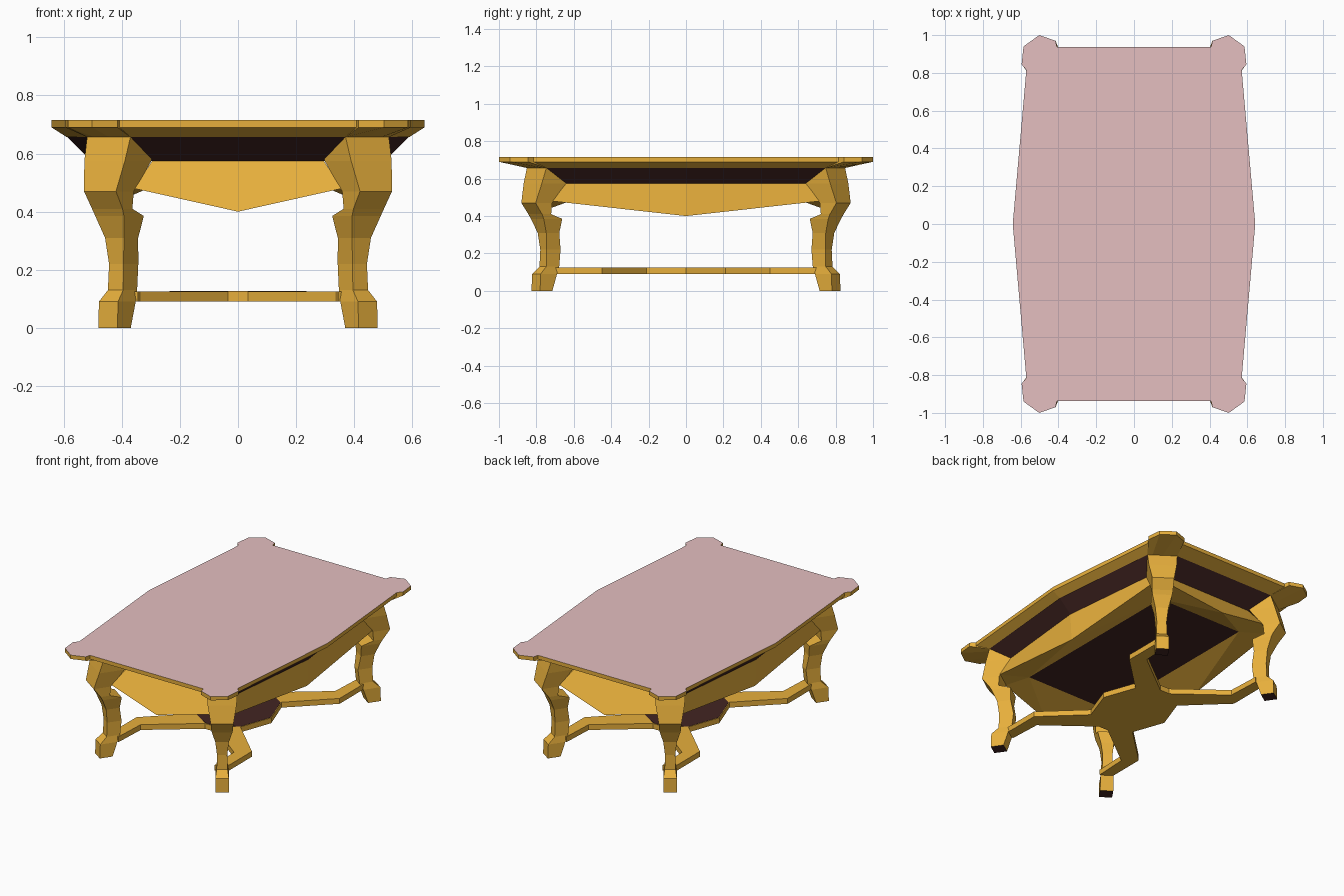
import bpy, bmesh
from mathutils import Vector

old = bpy.data.objects.get("Cube")
if old:
    bpy.data.objects.remove(old, do_unlink=True)


def material(name, rgb):
    m = bpy.data.materials.new(name)
    m.use_nodes = True
    m.diffuse_color = (*rgb, 1)
    m.node_tree.nodes["Principled BSDF"].inputs["Base Color"].default_value = (*rgb, 1)
    return m


GOLD = material("golden wood", (0.80, 0.43, 0.045))
PINK = material("pink top", (0.78, 0.52, 0.53))
DARK = material("dark brown wood", (0.055, 0.018, 0.016))


def finish(name, bm, mats):
    bmesh.ops.remove_doubles(bm, verts=bm.verts, dist=0.0005)
    bmesh.ops.recalc_face_normals(bm, faces=bm.faces)
    mesh = bpy.data.meshes.new(name)
    bm.to_mesh(mesh)
    bm.free()
    for m in mats:
        mesh.materials.append(m)
    obj = bpy.data.objects.new(name, mesh)
    bpy.context.collection.objects.link(obj)


def full_ring(quarter):
    """Mirror a quarter outline, starting on the x axis, into a closed ring."""
    back = [(-x, y) for x, y in reversed(quarter)]
    half = quarter + back
    front = [(x, -y) for x, y in reversed(half) if y > 0]
    return half + front


def loft(rings, caps=(True, True)):
    """Join rings of (points, z); returns bmesh, first cap and last cap."""
    bm = bmesh.new()
    loops = [[bm.verts.new((x, y, z)) for x, y in pts] for pts, z in rings]
    n = len(loops[0])
    for low, high in zip(loops, loops[1:]):
        for i in range(n):
            j = (i + 1) % n
            bm.faces.new((low[i], low[j], high[j], high[i]))
    ends = [bm.faces.new(loops[k]) if c else None for k, c in zip((0, -1), caps)]
    return bm, ends[0], ends[1]


# Tabletop: bulged long sides, eared corners, bevelled underside
edge = full_ring([(0.642, 0), (0.57, 0.815), (0.595, 0.845), (0.585, 0.94),
                  (0.502, 1.0), (0.415, 0.97), (0.408, 0.937)])
under = full_ring([(0.59, 0), (0.52, 0.745), (0.52, 0.745), (0.495, 0.765),
                   (0.445, 0.8), (0.37, 0.85), (0.37, 0.85)])
bm, bottom, top = loft([(under, 0.657), (edge, 0.69), (edge, 0.715)])
top.material_index = 1
finish("tabletop", bm, [GOLD, PINK])

# Sloped dark apron
bm, _, _ = loft([(full_ring([(0.505, 0), (0.44, 0.64), (0.295, 0.727)]), 0.575),
                 (full_ring([(0.588, 0), (0.52, 0.745), (0.37, 0.85)]), 0.657)],
                (False, False))
finish("apron", bm, [DARK])

# Skirt: pointed panels flaring out, folding back under to a dark flat base
SIDE_TOP, SIDE_TIP = (0.505, 0, 0.575), (0.495, 0, 0.40)
END_TOP, END_TIP = (0, 0.727, 0.575), (0, 0.84, 0.40)
SIDE_UP, SIDE_LOW = (0.44, 0.64, 0.575), (0.468, 0.715, 0.48)
END_UP, END_LOW = (0.295, 0.727, 0.575), (0.358, 0.79, 0.48)
BASE, BASE_X, BASE_Y = (0.31, 0.62, 0.48), (0.31, 0, 0.48), (0, 0.62, 0.48)
CENTRE = (0, 0, 0.48)
QUARTER = [(SIDE_TOP, SIDE_UP, SIDE_LOW, SIDE_TIP),
           (END_TOP, END_UP, END_LOW, END_TIP),
           (SIDE_TIP, SIDE_LOW, BASE), (SIDE_TIP, BASE, BASE_X),
           (END_TIP, END_LOW, BASE), (END_TIP, BASE, BASE_Y),
           (SIDE_LOW, END_LOW, BASE), (BASE, BASE_X, CENTRE, BASE_Y)]
bm = bmesh.new()
for sx in (-1, 1):
    for sy in (-1, 1):
        for pts in QUARTER:
            face = bm.faces.new([bm.verts.new((sx * x, sy * y, z)) for x, y, z in pts])
            face.material_index = int(CENTRE in pts)
finish("skirt", bm, [GOLD, DARK])

# Curved legs turned to the corners: height, outer reach, inner reach, half width
SECTIONS = [(0, 0.04, -0.04, 0.04), (0.09, 0.037, -0.07, 0.04),
            (0.13, -0.006, -0.09, 0.032), (0.22, -0.01, -0.10, 0.03),
            (0.31, 0, -0.085, 0.04), (0.385, 0.03, -0.09, 0.06),
            (0.41, 0.044, -0.015, 0.064), (0.47, 0.088, -0.02, 0.067),
            (0.575, 0.06, -0.10, 0.085), (0.657, 0.035, -0.10, 0.091)]
OUT = Vector((0.57, 0.82)).normalized()
ACROSS = Vector((OUT.y, -OUT.x))
FOOT = Vector((0.425, 0.77))
for sx, sy, name in ((1, -1, "front_left"), (-1, -1, "front_right"),
                     (1, 1, "back_left"), (-1, 1, "back_right")):
    rings = []
    for z, r_out, r_in, w in SECTIONS:
        corners = [FOOT + OUT * r + ACROSS * a
                   for r, a in ((r_out, -w), (r_out, w), (r_in, w), (r_in, -w))]
        rings.append(([(sx * c.x, sy * c.y) for c in corners], z))
    bm, sole, _ = loft(rings)
    sole.material_index = 1
    finish(name + "_leg", bm, [GOLD, DARK])

# Cross stretcher with four bent arms
outline = full_ring([(0.24, 0), (0.165, 0.21), (0.415, 0.45), (0.415, 0.70),
                     (0.345, 0.735), (0.335, 0.52), (0.035, 0.29)])
bm, _, _ = loft([(outline, 0.09), (outline, 0.125)])
finish("stretcher", bm, [GOLD])

# Dark panel on the stretcher's centre
panel = full_ring([(0.236, 0), (0.163, 0.205), (0.034, 0.285)])
bm, _, _ = loft([(panel, 0.123), (panel, 0.1262)])
finish("stretcher_panel", bm, [DARK])
